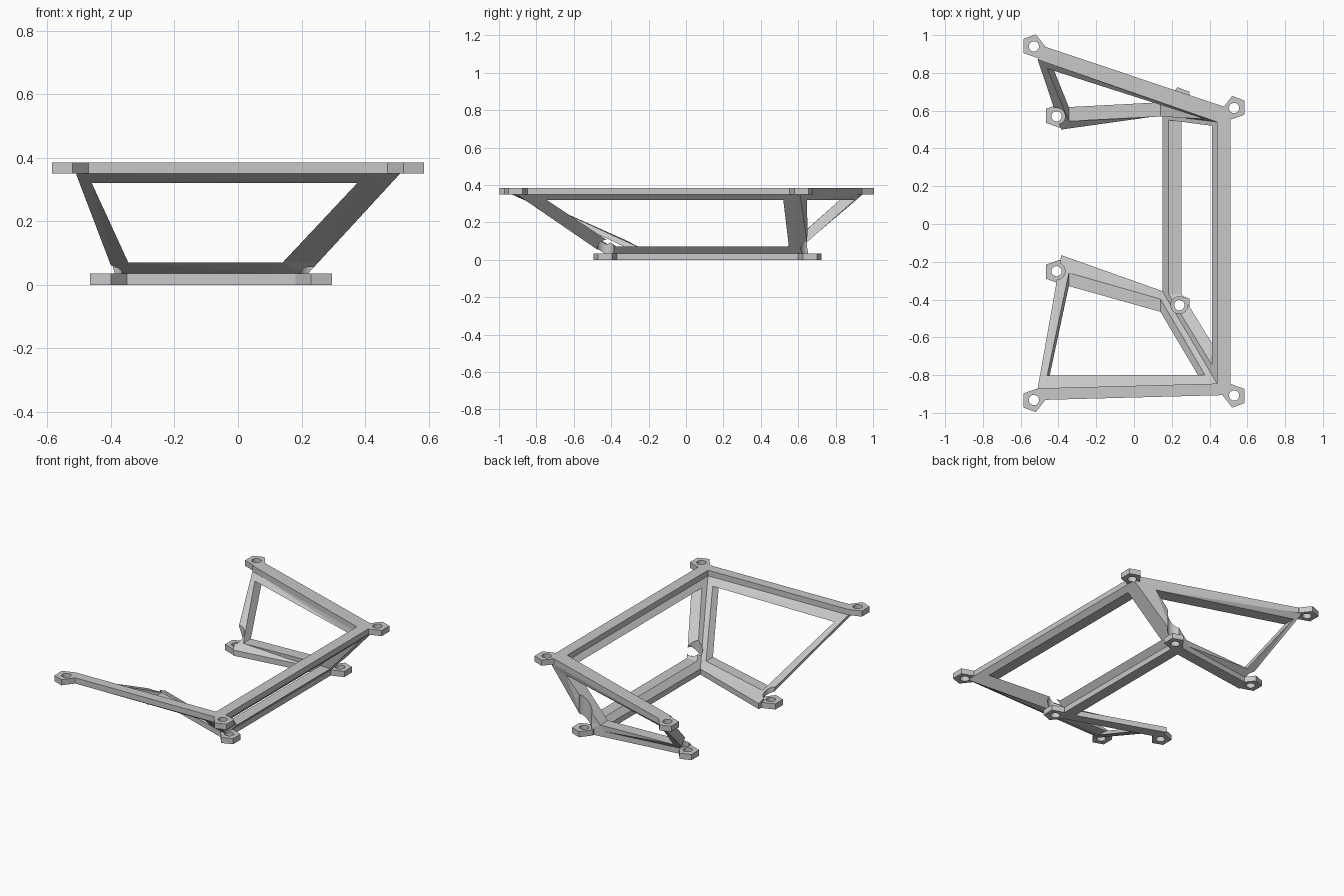
import bpy, bmesh
from mathutils import Vector

old = bpy.data.objects.get("Cube")
if old:
    bpy.data.objects.remove(old, do_unlink=True)

grey = bpy.data.materials.new("plain grey")
grey.use_nodes = True
grey.diffuse_color = (0.58, 0.58, 0.58, 1)
grey.node_tree.nodes["Principled BSDF"].inputs["Base Color"].default_value = grey.diffuse_color


def make_object(name, bm):
    bmesh.ops.recalc_face_normals(bm, faces=bm.faces)
    if bm.calc_volume(signed=True) < 0:
        bmesh.ops.reverse_faces(bm, faces=bm.faces)
    mesh = bpy.data.meshes.new(name)
    bm.to_mesh(mesh)
    bm.free()
    mesh.materials.append(grey)
    obj = bpy.data.objects.new(name, mesh)
    bpy.context.collection.objects.link(obj)
    return obj


# Plan corners of the open channel, from front end round to back end
TOP_IN = [(-.51, -.87), (.44, -.845), (.44, .54), (-.51, .87)]
TOP_OUT = [(-.51, -.932), (.51, -.905), (.51, .61), (-.49, .945)]
LOW_IN = [(-.385, -.165), (.15, -.355), (.15, .575), (-.385, .50)]
LOW_OUT = [(-.39, -.235), (.22, -.445), (.22, .655), (-.39, .575)]
LIP, HIGH, SILL, LINTEL = .035, .385, .07, .32
ROWS = [0, LIP, SILL, LINTEL, HIGH - LIP, HIGH]
# Window sides per wall: axis, then (at sill, at lintel) for each side
WINDOWS = [(0, (-.345, -.46), (.14, .375)),
           (1, (-.37, -.745), (.55, .52)),
           (0, (.14, .375), (-.345, -.46))]


def corner(low, top, i, z):
    t = min(max((z - LIP) / (HIGH - 2 * LIP), 0), 1)
    return Vector(low[i]).lerp(Vector(top[i]), t)


def outline(low, top, z):
    """Corners and window sides along the channel at one height."""
    zw = min(max(z, SILL), LINTEL)
    t = (zw - SILL) / (LINTEL - SILL)
    pts = []
    for i, (axis, *sides) in enumerate(WINDOWS):
        a, b = corner(low, top, i, z), corner(low, top, i + 1, z)
        start, end = (corner(low, top, k, zw)[axis] for k in (i, i + 1))
        pts.append(a)
        for s0, s1 in sides:
            pts.append(a.lerp(b, (s0 + (s1 - s0) * t - start) / (end - start)))
    return pts + [corner(low, top, 3, z)]


# Sloping three-sided frame with an opening in every wall
bm = bmesh.new()
inner, outer = [[[bm.verts.new((p.x, p.y, z)) for p in outline(low, top, z)] for z in ROWS]
                for low, top in ((LOW_IN, TOP_IN), (LOW_OUT, TOP_OUT))]


def bridge(r0, c0, r1, c1):
    bm.faces.new((inner[r0][c0], inner[r1][c1], outer[r1][c1], outer[r0][c0]))


last_row, last_col = len(ROWS) - 1, len(inner[0]) - 1
for c in range(last_col):
    for r in range(last_row):
        if c % 3 == 1 and r == 2:
            bridge(r, c, r, c + 1)
            bridge(r + 1, c, r + 1, c + 1)
            bridge(r, c, r + 1, c)
            bridge(r, c + 1, r + 1, c + 1)
            continue
        for g in (inner, outer):
            bm.faces.new((g[r][c], g[r][c + 1], g[r + 1][c + 1], g[r + 1][c]))
    bridge(0, c, 0, c + 1)
    bridge(last_row, c, last_row, c + 1)
for r in range(last_row):
    bridge(r, 0, r + 1, 0)
    bridge(r, last_col, r + 1, last_col)
bmesh.ops.triangulate(bm, faces=bm.faces)
frame = make_object("sloping_frame", bm)

# Screw lugs: one angular tab for each end of the upper and lower lips
TOP_HOLES = [(-.53, -.932), (.53, -.908), (.53, .614), (-.53, .94)]
LOW_HOLES = [(-.41, -.25), (.24, -.43), (.24, .66), (-.41, .57)]
TAB = [(.055, .04), (-.01, .064), (-.06, 0), (-.06, -.05), (-.015, -.06), (.055, -.035)]


def make_lug(name, x, y, z):
    sx, sy = (1 if x > 0 else -1), (1 if name.startswith("back") else -1)
    bm = bmesh.new()
    face = bm.faces.new([bm.verts.new((x + sx * u, y + sy * v, z)) for u, v in TAB])
    ext = bmesh.ops.extrude_face_region(bm, geom=[face])
    moved = [v for v in ext["geom"] if isinstance(v, bmesh.types.BMVert)]
    bmesh.ops.translate(bm, verts=moved, vec=(0, 0, LIP))
    return make_object(name, bm)


def make_cutter(name, centres, radius, z0, z1):
    bm = bmesh.new()
    for x, y in centres:
        made = bmesh.ops.create_cone(bm, cap_ends=True, segments=32, radius1=radius,
                                     radius2=radius, depth=z1 - z0)
        bmesh.ops.translate(bm, verts=made["verts"], vec=(x, y, (z0 + z1) / 2))
    obj = make_object(name, bm)
    obj.hide_render = True
    return obj


def cut(obj, cutter):
    mod = obj.modifiers.new("hole", 'BOOLEAN')
    mod.operation, mod.solver, mod.object = 'DIFFERENCE', 'EXACT', cutter
    bpy.context.view_layer.objects.active = obj
    bpy.ops.object.modifier_apply(modifier=mod.name)


# Screw holes, and clearance for screw heads above the lower lugs
top_cut = make_cutter("upper_hole_cutter", TOP_HOLES, .027, HIGH - LIP - .02, HIGH + .1)
low_cut = make_cutter("lower_hole_cutter", LOW_HOLES, .027, -.1, .06)
head_cut = make_cutter("screw_head_cutter", LOW_HOLES, .045, LIP, .3)

PLACES = ["front_right", "front_left", "back_left", "back_right"]
for level, holes, z, cutter in (("upper", TOP_HOLES, HIGH - LIP, top_cut),
                                ("lower", LOW_HOLES, 0, low_cut)):
    for place, (x, y) in zip(PLACES, holes):
        cut(make_lug(f"{place}_{level}_lug", x, y, z), cutter)
for cutter in (top_cut, low_cut, head_cut):
    cut(frame, cutter)
    bpy.data.objects.remove(cutter, do_unlink=True)
